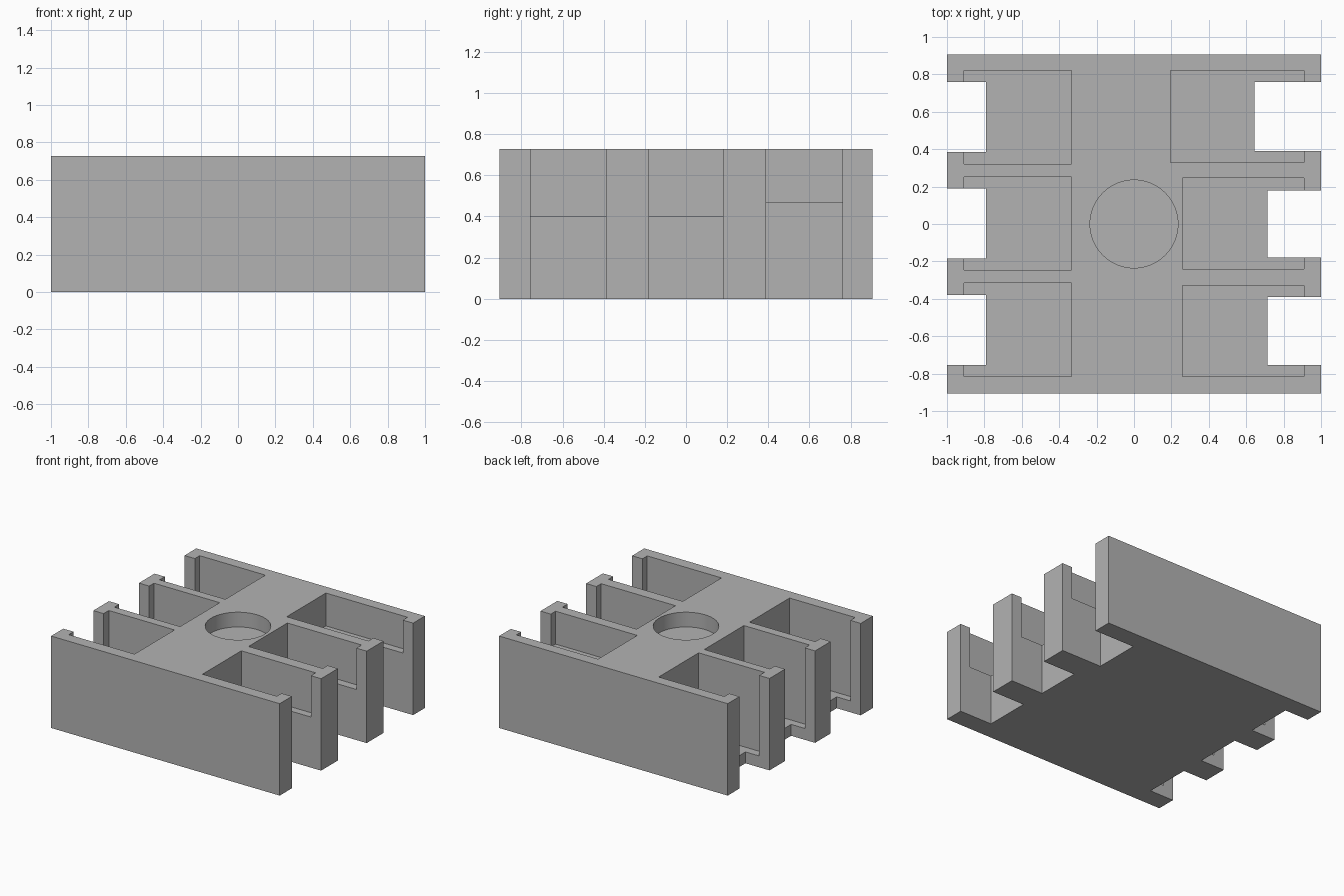
import bpy
import math

if "Cube" in bpy.data.objects:
    bpy.data.objects.remove(bpy.data.objects["Cube"], do_unlink=True)

HEIGHT = 0.727
ABOVE = HEIGHT + 0.2

# Single grey material
grey = bpy.data.materials.new("light grey")
grey.use_nodes = True
colour = (0.45, 0.45, 0.45, 1)
grey.diffuse_color = colour
grey.node_tree.nodes["Principled BSDF"].inputs["Base Color"].default_value = colour


def box(name, x0, x1, y0, y1, z0, z1):
    bpy.ops.mesh.primitive_cube_add(
        size=1, location=((x0 + x1) / 2, (y0 + y1) / 2, (z0 + z1) / 2))
    ob = bpy.context.object
    ob.name = name
    ob.scale = (x1 - x0, y1 - y0, z1 - z0)
    bpy.ops.object.transform_apply(location=True, rotation=False, scale=True)
    return ob


def cut(target, cutter):
    cutter.hide_render = True
    mod = target.modifiers.new("cut", "BOOLEAN")
    mod.operation = "DIFFERENCE"
    mod.solver = "EXACT"
    mod.object = cutter
    bpy.context.view_layer.objects.active = target
    bpy.ops.object.modifier_apply(modifier=mod.name)
    bpy.data.objects.remove(cutter, do_unlink=True)


# Solid block
holder = box("tray_holder", -1, 1, -0.907, 0.907, 0, HEIGHT)
holder.data.materials.append(grey)

# Bays: side, inner wall x, pocket y range, floor z, notch x, notch y range
bays = [
    (-1, 0.335, 0.32, 0.82, 0.09, 0.79, 0.385, 0.76),
    (-1, 0.335, -0.245, 0.25, 0.09, 0.79, -0.185, 0.19),
    (-1, 0.335, -0.815, -0.315, 0.09, 0.79, -0.755, -0.38),
    (1, 0.195, 0.33, 0.82, 0.467, 0.645, 0.39, 0.76),
    (1, 0.26, -0.24, 0.245, 0.40, 0.715, -0.18, 0.18),
    (1, 0.26, -0.815, -0.33, 0.40, 0.715, -0.755, -0.39),
]
LIP = 0.91
for side, inner, y0, y1, floor, notch, n0, n1 in bays:
    # Pocket open at the top
    px = sorted((side * inner, side * LIP))
    cut(holder, box("pocket_cutter", *px, y0, y1, floor, ABOVE))
    # Finger notch through the floor and the outer lip
    nx = sorted((side * notch, side * 1.2))
    cut(holder, box("notch_cutter", *nx, n0, n1, -0.2, ABOVE))

# Shallow round recess in the middle
recess_floor = 0.61
bpy.ops.mesh.primitive_cylinder_add(
    vertices=64, radius=0.235, depth=ABOVE - recess_floor,
    location=(0, 0, (ABOVE + recess_floor) / 2))
cut(holder, bpy.context.object)

# Smooth recess wall, sharp edges elsewhere
bpy.ops.object.select_all(action="DESELECT")
holder.select_set(True)
bpy.context.view_layer.objects.active = holder
bpy.ops.object.shade_smooth_by_angle(angle=math.radians(30))
